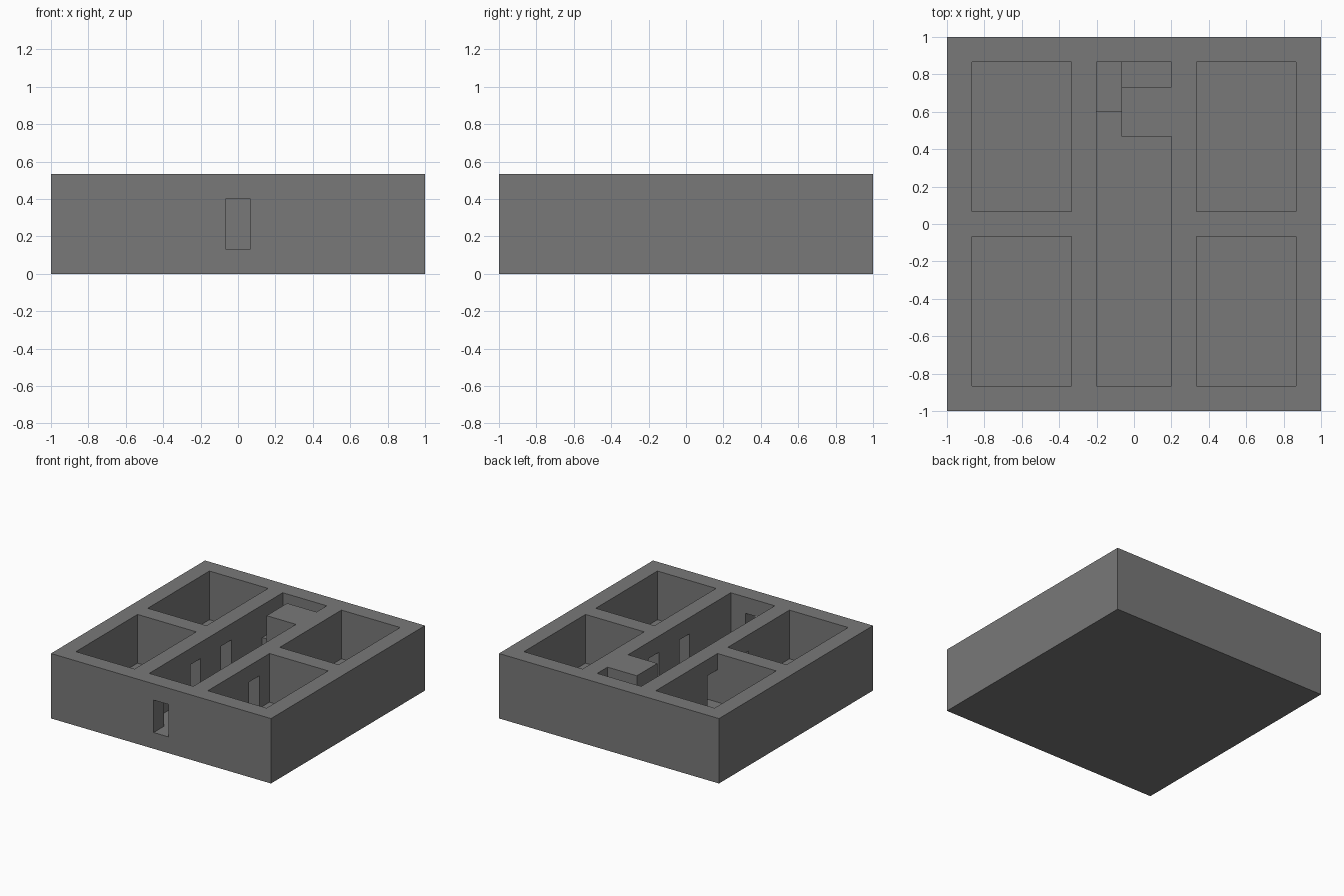
import bpy
import bmesh
from mathutils import Vector

if "Cube" in bpy.data.objects:
    bpy.data.objects.remove(bpy.data.objects["Cube"], do_unlink=True)

U = 2 / 15  # one module: wall and floor thickness
TOP = 4     # wall height in modules


def material(name, rgb):
    mat = bpy.data.materials.new(name)
    mat.use_nodes = True
    colour = (*rgb, 1)
    mat.diffuse_color = colour
    mat.node_tree.nodes["Principled BSDF"].inputs["Base Color"].default_value = colour
    return mat


def box(name, x, y, z):
    """Box from module ranges, counted from the front left bottom corner."""
    bm = bmesh.new()
    bmesh.ops.create_cube(bm, size=1)
    for v in bm.verts:
        cell = [r[int(c > 0)] for r, c in zip((x, y, z), v.co)]
        v.co = (Vector(cell) - Vector((7.5, 7.5, 0))) * U
    mesh = bpy.data.meshes.new(name)
    bm.to_mesh(mesh)
    bm.free()
    obj = bpy.data.objects.new(name, mesh)
    bpy.context.collection.objects.link(obj)
    return obj


# Solid block that the rooms are carved from
building = box("building_walls", (0, 15), (0, 15), (0, TOP))
building.data.materials.append(material("stone_grey", (0.19, 0.19, 0.19)))


def carve(name, x, y, z):
    cutter = box(name, x, y, z)
    cutter.hide_render = True
    mod = building.modifiers.new(name, "BOOLEAN")
    mod.operation = "DIFFERENCE"
    mod.solver = "EXACT"
    mod.object = cutter
    bpy.context.view_layer.objects.active = building
    bpy.ops.object.modifier_apply(modifier=mod.name)
    bpy.data.objects.remove(cutter, do_unlink=True)


OPEN = TOP + 1

# Four side rooms
for x in ((1, 5), (10, 14)):
    for y in ((1, 7), (8, 14)):
        carve("room", x, y, (1, OPEN))

# Corridor, leaving a winding stair at the back end
carve("corridor", (6, 9), (1, 11), (1, OPEN))
carve("stair_foot", (6, 7), (2, 12), (1, OPEN))
carve("low_step", (6, 7), (10, 14), (2, OPEN))
carve("high_step", (6, 9), (13, 14), (3, OPEN))

# Doorways from the corridor into the rooms on both sides
for y in (5, 8):
    carve("side_doors", (4, 11), (y, y + 1), (1, 3))

# Front entrance
carve("front_door", (7, 8), (-1, 2), (1, 3))
